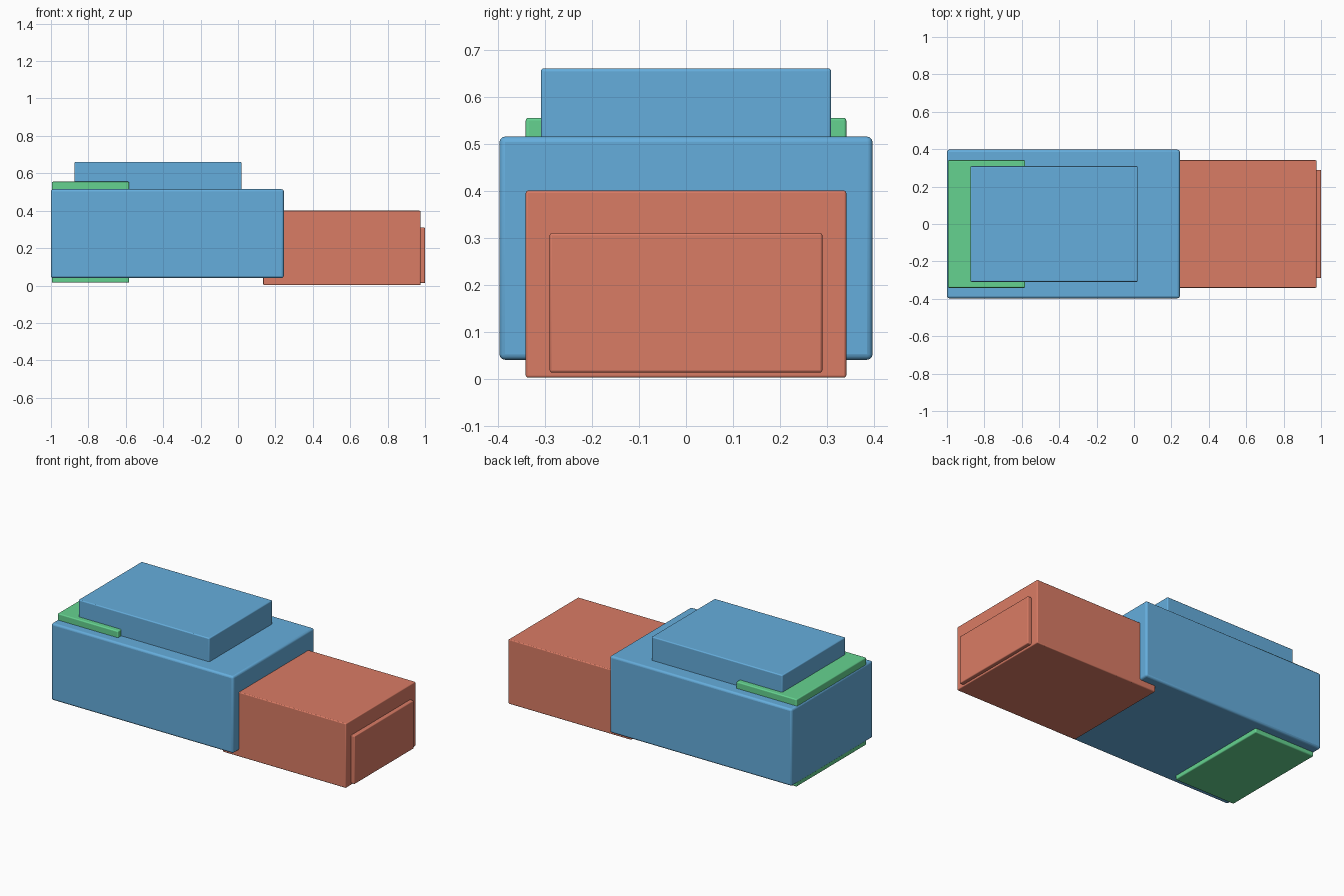
import bpy

if "Cube" in bpy.data.objects:
    bpy.data.objects.remove(bpy.data.objects["Cube"])


def material(name, rgb):
    mat = bpy.data.materials.new(name)
    mat.diffuse_color = (*rgb, 1)
    mat.use_nodes = True
    mat.node_tree.nodes["Principled BSDF"].inputs["Base Color"].default_value = mat.diffuse_color
    return mat


BLUE = material("blue", (0.13, 0.42, 0.72))
GREEN = material("green", (0.13, 0.65, 0.28))
RED = material("red", (0.70, 0.20, 0.13))


def block(name, x, half_y, z, mat, radius):
    """Rounded box spanning x and z ranges, symmetric in y."""
    bpy.ops.mesh.primitive_cube_add(size=1, location=(sum(x) / 2, 0, sum(z) / 2))
    ob = bpy.context.object
    ob.name = name
    ob.scale = (x[1] - x[0], 2 * half_y, z[1] - z[0])
    bpy.ops.object.transform_apply(location=False, rotation=False, scale=True)
    bevel = ob.modifiers.new("rounded_edges", "BEVEL")
    bevel.width = radius
    bevel.segments = 3
    ob.data.materials.append(mat)
    bpy.ops.object.shade_smooth_by_angle()
    return ob


# Main body and the raised block on top
block("main_body", (-1.0, 0.245), 0.397, (0.04, 0.515), BLUE, 0.012)
block("top_block", (-0.875, 0.02), 0.309, (0.45, 0.66), BLUE, 0.006)

# Rear insert showing above and below the body
block("rear_insert", (-0.995, -0.582), 0.341, (0.015, 0.555), GREEN, 0.006)

# Front block and its end panel
block("front_block", (0.135, 0.976), 0.341, (0.002, 0.40), RED, 0.005)
block("end_panel", (0.93, 1.0), 0.29, (0.013, 0.31), RED, 0.005)
